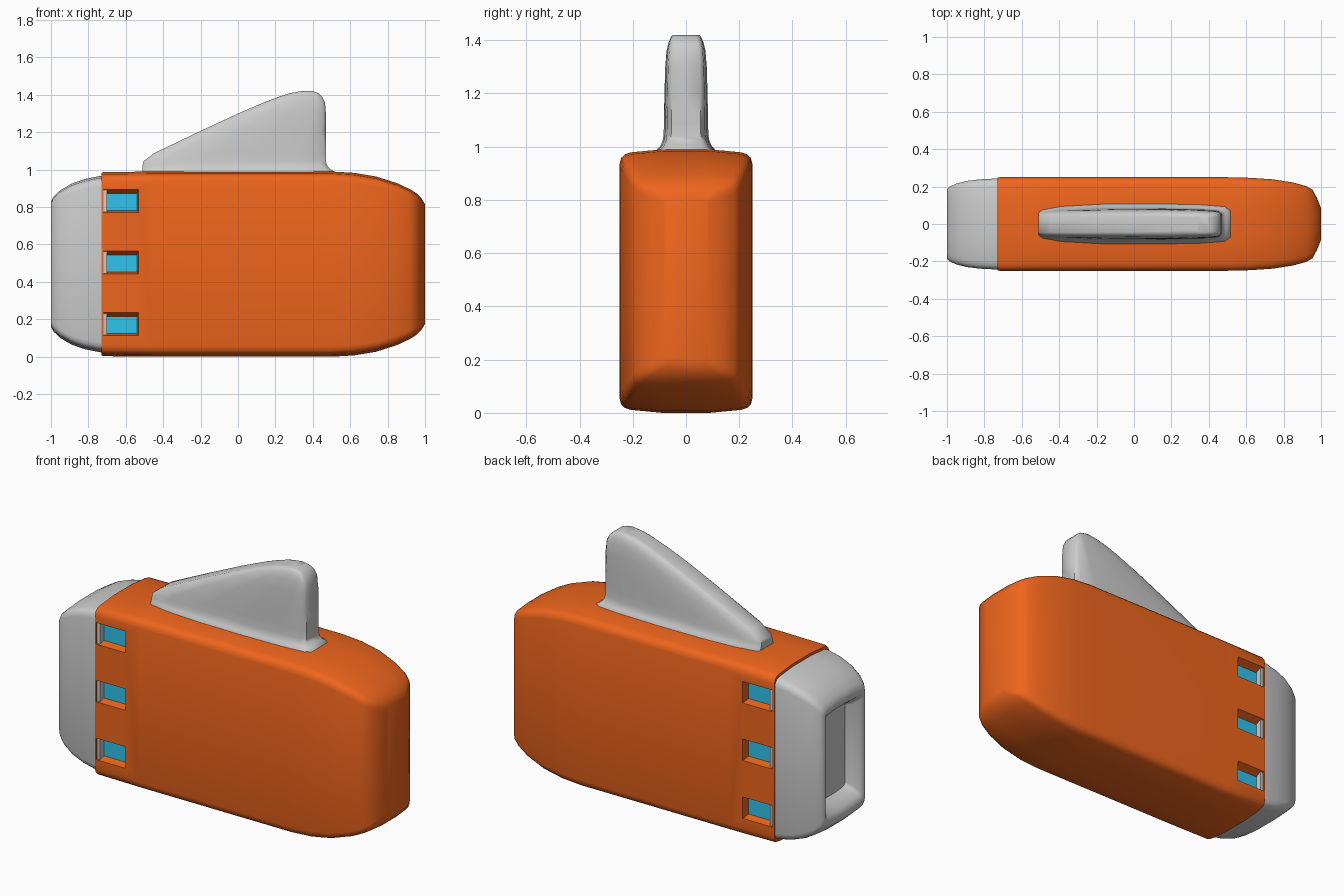
import bpy, bmesh, math

if "Cube" in bpy.data.objects:
    bpy.data.objects.remove(bpy.data.objects["Cube"])

ORANGE = (0.86, 0.13, 0.012, 1)
CYAN = (0.03, 0.55, 0.85, 1)
MID = 0.495


def material(name, color):
    m = bpy.data.materials.new(name)
    m.diffuse_color = color
    m.use_nodes = True
    m.node_tree.nodes["Principled BSDF"].inputs["Base Color"].default_value = m.diffuse_color
    return m


def add_object(name, bm, mat=None):
    bmesh.ops.recalc_face_normals(bm, faces=bm.faces)
    me = bpy.data.meshes.new(name)
    bm.to_mesh(me)
    bm.free()
    ob = bpy.data.objects.new(name, me)
    bpy.context.collection.objects.link(ob)
    if mat:
        me.materials.append(mat)
    return ob


def activate(ob):
    bpy.ops.object.select_all(action='DESELECT')
    ob.select_set(True)
    bpy.context.view_layer.objects.active = ob


def smooth(ob, angle=45):
    activate(ob)
    bpy.ops.object.shade_smooth_by_angle(angle=math.radians(angle))


def loft(bm, rings):
    """Skin a list of equal-length point rings and close both ends."""
    loops = [[bm.verts.new(p) for p in ring] for ring in rings]
    n = len(loops[0])
    for a, b in zip(loops, loops[1:]):
        for i in range(n):
            j = (i + 1) % n
            bm.faces.new((a[i], a[j], b[j], b[i]))
    bm.faces.new(loops[0])
    bm.faces.new(loops[-1])


# Crowned, round-cornered cross-section shared by the shell and end cap
QUARTER = [(0.35, 1), (0.83, 0.977), (0.92, 0.962), (0.975, 0.935), (1, 0.885)]


def section(x, hy, hz):
    q = QUARTER
    pts = q + [(y, -z) for y, z in q[::-1]]
    pts += [(-y, z) for y, z in pts[::-1]]
    return [(x, y * hy, MID + z * hz) for y, z in pts]


orange = material("orange", ORANGE)
cyan = material("cyan", CYAN)

# Main shell with a tapered nose
bm = bmesh.new()
loft(bm, [section(*s) for s in [
    (-0.73, 0.247, 0.487), (-0.72, 0.25, 0.492), (-0.45, 0.25, 0.495),
    (0.5, 0.25, 0.495), (0.62, 0.247, 0.488), (0.74, 0.239, 0.468),
    (0.85, 0.222, 0.433), (0.92, 0.203, 0.4), (0.955, 0.183, 0.378),
    (0.98, 0.135, 0.352), (1.0, 0.085, 0.32)]])
shell = add_object("main_shell", bm, orange)

# Tapered pockets on both sides, with a cyan window at the bottom of each
cut = bmesh.new()
panes = bmesh.new()
FLOOR = 0.205


def rect(x0, x1, z0, z1, y):
    return [(x0, y, z0), (x1, y, z0), (x1, y, z1), (x0, y, z1)]


for side in (-1, 1):
    for z in (0.83, 0.502, 0.172):
        loft(cut, [rect(-0.712, -0.54, z - 0.048, z + 0.042, side * FLOOR),
                   rect(-0.72, -0.532, z - 0.06, z + 0.066, side * 0.255)])
        loft(panes, [rect(-0.711, -0.541, z - 0.047, z + 0.041, side * (FLOOR - 0.01)),
                     rect(-0.711, -0.541, z - 0.047, z + 0.041, side * (FLOOR + 0.004))])
cutter = add_object("pocket_cutter", cut)
cutter.hide_render = True
add_object("windows", panes, cyan)

mod = shell.modifiers.new("pockets", 'BOOLEAN')
mod.operation = 'DIFFERENCE'
mod.solver = 'EXACT'
mod.object = cutter
activate(shell)
bpy.ops.object.modifier_apply(modifier=mod.name)
bpy.data.objects.remove(cutter)
smooth(shell)

# Grey end cap with a recessed socket
bm = bmesh.new()
loft(bm, [section(*s) for s in [
    (-0.70, 0.243, 0.473), (-0.74, 0.243, 0.471), (-0.82, 0.239, 0.455),
    (-0.89, 0.231, 0.43), (-0.95, 0.216, 0.395), (-0.985, 0.2, 0.362),
    (-1.0, 0.185, 0.335), (-1.0, 0.172, 0.312), (-0.985, 0.157, 0.29),
    (-0.95, 0.143, 0.262), (-0.91, 0.132, 0.245)]])
smooth(add_object("end_cap", bm), 50)

# Fin: horizontal slices, flared at the foot and sloping up to the rear
HALF = [(0, 0.55), (0.02, 0.7), (0.12, 0.87), (0.33, 0.98), (0.6, 1),
        (0.85, 0.95), (0.97, 0.86), (1, 0.66)]


def fin_slice(z, x0, x1, w):
    outline = HALF + [(t, -y) for t, y in HALF[::-1]]
    return [(x0 + t * (x1 - x0), y * w, z) for t, y in outline]


bm = bmesh.new()
loft(bm, [fin_slice(*s) for s in [
    (0.96, -0.51, 0.52, 0.112), (0.99, -0.51, 0.515, 0.108),
    (1.005, -0.51, 0.49, 0.095), (1.025, -0.51, 0.475, 0.087),
    (1.045, -0.505, 0.47, 0.084), (1.09, -0.445, 0.47, 0.083),
    (1.2, -0.215, 0.47, 0.081), (1.3, 0.0, 0.47, 0.078),
    (1.36, 0.14, 0.465, 0.073), (1.39, 0.22, 0.45, 0.066),
    (1.41, 0.28, 0.43, 0.058), (1.42, 0.34, 0.4, 0.05)]])
smooth(add_object("fin", bm), 50)
